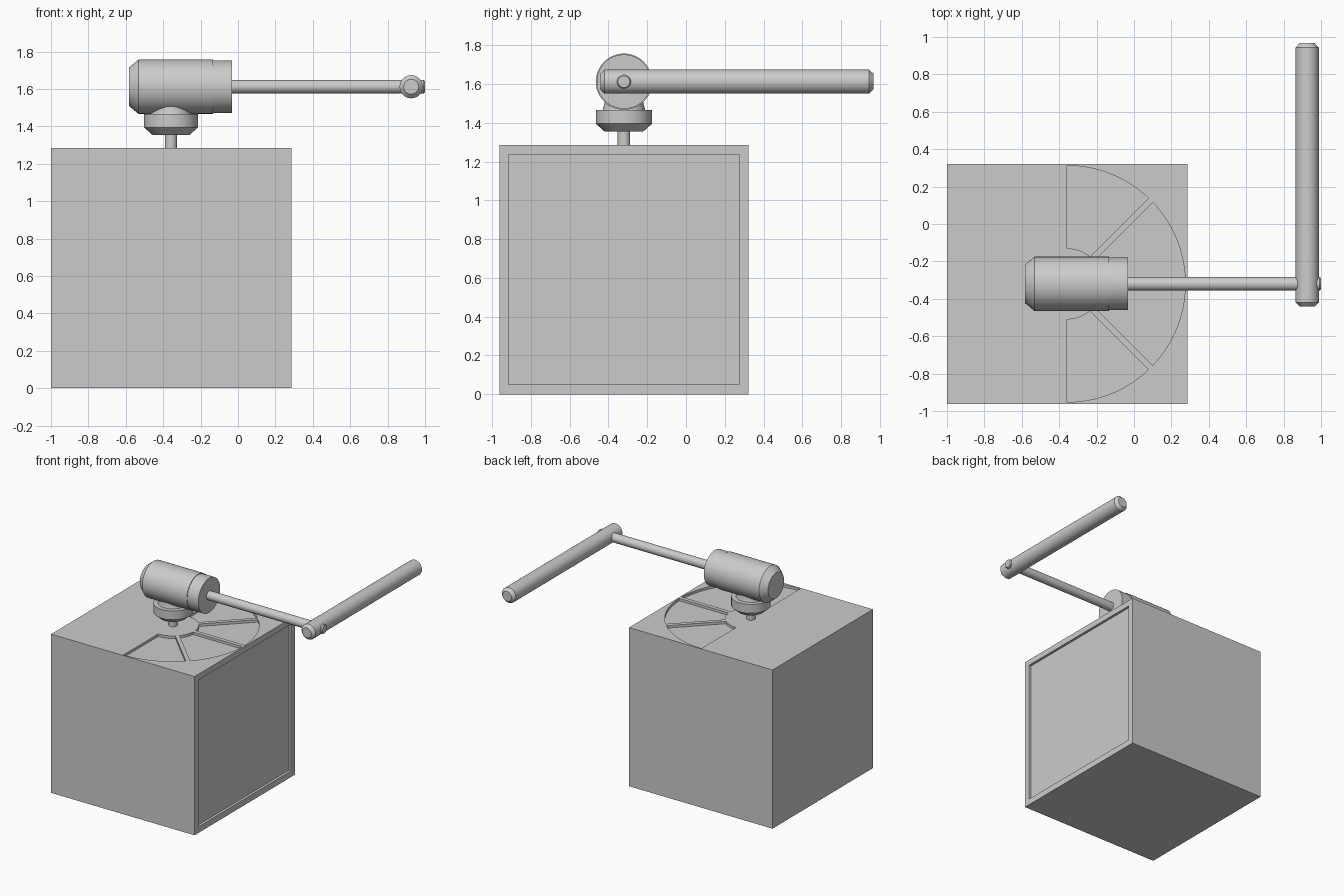
import bpy, bmesh, math
from mathutils import Matrix, Vector

cube = bpy.data.objects.get("Cube")
if cube:
    bpy.data.objects.remove(cube, do_unlink=True)

grey = bpy.data.materials.new("light grey")
grey.use_nodes = True
COLOUR = (0.6, 0.6, 0.6, 1)
grey.diffuse_color = COLOUR
grey.node_tree.nodes["Principled BSDF"].inputs["Base Color"].default_value = COLOUR

# Shared dimensions
CX, CY = -0.358, -0.32      # axis of the spindle and the dial
ARM_Z = 1.612               # height of the arm axis
SIZE = 1.285                # edge of the cube
AXES = {"x": Matrix.Rotation(math.pi / 2, 4, "Y"),
        "y": Matrix.Rotation(-math.pi / 2, 4, "X"),
        "z": Matrix.Identity(4)}


def finish(name, bm, smooth=True):
    bmesh.ops.recalc_face_normals(bm, faces=bm.faces)
    mesh = bpy.data.meshes.new(name)
    bm.to_mesh(mesh)
    bm.free()
    mesh.materials.append(grey)
    ob = bpy.data.objects.new(name, mesh)
    bpy.context.collection.objects.link(ob)
    bpy.ops.object.select_all(action="DESELECT")
    ob.select_set(True)
    bpy.context.view_layer.objects.active = ob
    if smooth:
        bpy.ops.object.shade_smooth_by_angle(angle=math.radians(30))
    return ob


def turned(name, origin, axis, profile, sides=48):
    """Closed round part from (position along axis, radius) pairs."""
    bm = bmesh.new()
    rings = []
    for t, r in profile:
        rings.append([bm.verts.new((r * math.cos(2 * math.pi * i / sides),
                                    r * math.sin(2 * math.pi * i / sides), t))
                      for i in range(sides)])
    for a, b in zip(rings, rings[1:]):
        for i in range(sides):
            j = (i + 1) % sides
            bm.faces.new((a[i], a[j], b[j], b[i]))
    bm.faces.new(rings[0])
    bm.faces.new(rings[-1])
    bmesh.ops.transform(bm, matrix=Matrix.Translation(origin) @ AXES[axis], verts=bm.verts)
    return finish(name, bm)


def box(name, lo, hi):
    lo, hi = Vector(lo), Vector(hi)
    bm = bmesh.new()
    bmesh.ops.create_cube(bm, size=1)
    bmesh.ops.scale(bm, vec=hi - lo, verts=bm.verts)
    bmesh.ops.translate(bm, vec=(lo + hi) / 2, verts=bm.verts)
    return finish(name, bm, smooth=False)


def sector(name, a0, a1, gap0, gap1, r_in, r_out, z0, z1, steps=24):
    """Ring sector whose straight sides stand off the spokes by a constant gap."""
    bm = bmesh.new()
    outline = []
    for r, flip in ((r_out, False), (r_in, True)):
        s = a0 + math.asin(gap0 / r)
        e = a1 - math.asin(gap1 / r)
        arc = [s + (e - s) * i / steps for i in range(steps + 1)]
        for a in (reversed(arc) if flip else arc):
            outline.append(bm.verts.new((CX + r * math.cos(a), CY + r * math.sin(a), z0)))
    face = bm.faces.new(outline)
    top = bmesh.ops.extrude_face_region(bm, geom=[face])["geom"]
    bmesh.ops.translate(bm, vec=(0, 0, z1 - z0),
                        verts=[v for v in top if isinstance(v, bmesh.types.BMVert)])
    return finish(name, bm, smooth=False)


def cut(target, cutter):
    cutter.hide_render = True
    mod = target.modifiers.new("cut", "BOOLEAN")
    mod.operation, mod.solver, mod.object = "DIFFERENCE", "EXACT", cutter
    bpy.context.view_layer.objects.active = target
    bpy.ops.object.modifier_apply(modifier=mod.name)
    bpy.data.objects.remove(cutter, do_unlink=True)


# Cube with a shallow square recess on its +x side
X1, Y0 = 0.285, -0.963
body = box("cube_body", (X1 - SIZE, Y0, 0), (X1, Y0 + SIZE, SIZE))
cut(body, box("side_recess", (X1 - 0.02, Y0 + 0.048, 0.05),
              (X1 + 0.1, Y0 + SIZE - 0.048, SIZE - 0.048)))

# Four pockets of a half dial, leaving three thin spokes between them
GAP = 0.016
for k in range(4):
    a0 = math.radians(-90 + 45 * k)
    cut(body, sector("dial_pocket", a0, a0 + math.pi / 4,
                     GAP if k > 0 else 0, GAP if k < 3 else 0,
                     0.19, 0.632, SIZE - 0.02, SIZE + 0.05))

# Spindle, collar and neck under the head
turned("spindle", (CX, CY, 0), "z", [(SIZE - 0.01, 0.032), (1.38, 0.032)])
turned("collar", (CX, CY, 0), "z",
       [(1.355, 0.1), (1.395, 0.145), (1.466, 0.145)])
turned("neck", (CX, CY, 0), "z", [(1.46, 0.112), (1.5, 0.1), (1.58, 0.1)])

# Head with chamfered back and a slightly narrower cap
head = (0, CY, ARM_Z)
turned("head", head, "x", [(-0.583, 0.103), (-0.532, 0.145), (-0.133, 0.145)])
turned("head_cap", head, "x", [(-0.14, 0.14), (-0.033, 0.14)])

# Arm and cross handle
turned("arm_rod", head, "x", [(-0.05, 0.036), (0.992, 0.036), (1.0, 0.03)])
turned("handle", (0.926, 0, ARM_Z), "y",
       [(-0.442, 0.04), (-0.42, 0.062), (0.943, 0.062), (0.967, 0.04)])
